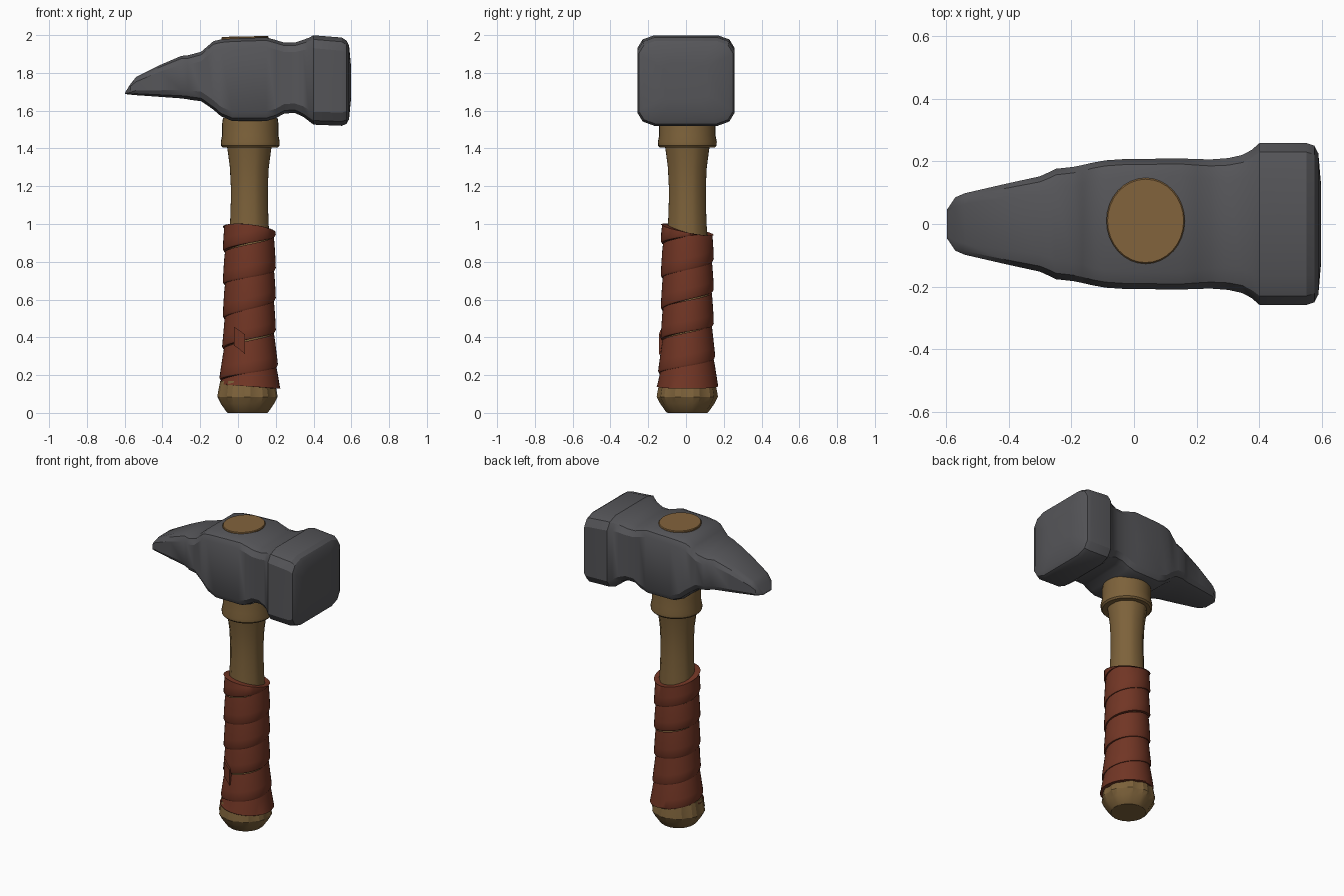
import bpy, bmesh, math, random
from math import sin, cos, pi, tau

random.seed(4)
CX, CY = 0.06, 0.007          # handle axis


def material(name, rgb):
    m = bpy.data.materials.new(name)
    m.diffuse_color = (*rgb, 1)
    return m


STEEL = material("dark_steel", (0.092, 0.092, 0.100))
WOOD = material("wood", (0.205, 0.122, 0.043))
END_GRAIN = material("end_grain", (0.225, 0.125, 0.045))
LEATHER = material("leather", (0.165, 0.036, 0.018))


def finish(bm, name, mat, angle=30, fix_normals=True):
    if fix_normals:
        bmesh.ops.recalc_face_normals(bm, faces=bm.faces)
    me = bpy.data.meshes.new(name)
    bm.to_mesh(me)
    bm.free()
    ob = bpy.data.objects.new(name, me)
    bpy.context.collection.objects.link(ob)
    me.materials.append(mat)
    bpy.ops.object.select_all(action='DESELECT')
    ob.select_set(True)
    bpy.context.view_layer.objects.active = ob
    bpy.ops.object.shade_smooth_by_angle(angle=math.radians(angle))
    return ob


def loft(rings, name, mat, angle=30):
    """Skin a list of closed rings and cap both ends."""
    bm = bmesh.new()
    vs = [[bm.verts.new(p) for p in r] for r in rings]
    n = len(rings[0])
    for a, b in zip(vs, vs[1:]):
        for i in range(n):
            j = (i + 1) % n
            bm.faces.new((a[i], a[j], b[j], b[i]))
    bm.faces.new(vs[0])
    bm.faces.new(vs[-1])
    return finish(bm, name, mat, angle)


def ring(r, z, n, groove=0.0, cx=CX, cy=CY, ry=None):
    """Horizontal ring; every third point is cut in by the groove depth."""
    pts = []
    for i in range(n):
        t = tau * i / n
        g = groove if i % 3 == 0 else 0
        pts.append((cx + (r - g) * cos(t), cy + ((ry or r) - g) * sin(t), z))
    return pts


# Hammer head: chamfered sections along x
# x, bottom z, top z, half width, chamfer in y, chamfer in z
SECTIONS = [
    (-0.597, 1.688, 1.697, 0.045, 0.010, 0.002),
    (-0.570, 1.685, 1.740, 0.085, 0.030, 0.012),
    (-0.540, 1.682, 1.778, 0.098, 0.035, 0.025),
    (-0.410, 1.673, 1.843, 0.128, 0.045, 0.035),
    (-0.300, 1.665, 1.890, 0.152, 0.055, 0.045),
    (-0.265, 1.660, 1.893, 0.168, 0.060, 0.050),
    (-0.250, 1.657, 1.897, 0.176, 0.060, 0.050),
    (-0.195, 1.650, 1.912, 0.182, 0.060, 0.050),
    (-0.165, 1.630, 1.938, 0.188, 0.060, 0.050),
    (-0.130, 1.605, 1.968, 0.196, 0.055, 0.050),
    (-0.090, 1.570, 1.977, 0.203, 0.055, 0.050),
    (-0.030, 1.545, 1.982, 0.207, 0.055, 0.050),
    (0.150, 1.545, 1.988, 0.209, 0.055, 0.050),
    (0.200, 1.560, 1.974, 0.207, 0.060, 0.050),
    (0.245, 1.585, 1.960, 0.206, 0.065, 0.050),
    (0.300, 1.588, 1.960, 0.210, 0.070, 0.050),
    (0.345, 1.568, 1.975, 0.220, 0.075, 0.055),
    (0.375, 1.545, 1.986, 0.236, 0.080, 0.060),
    (0.400, 1.526, 1.999, 0.258, 0.090, 0.068),
    (0.550, 1.520, 1.987, 0.258, 0.090, 0.070),
    (0.575, 1.530, 1.970, 0.250, 0.088, 0.068),
    (0.588, 1.555, 1.945, 0.225, 0.080, 0.060),
    (0.597, 1.650, 1.850, 0.120, 0.040, 0.030),
]


def head_ring(x, z0, z1, w, cy, cz):
    mid, half = (z0 + z1) / 2, (z1 - z0) / 2
    corner = [(w, half - cz), (w - 0.32 * cy, half - 0.32 * cz), (w - cy, half)]
    upper = corner + [(-y, z) for y, z in reversed(corner)]
    outline = upper + [(-y, -z) for y, z in upper]
    return [(x, y, mid + z) for y, z in outline]


loft([head_ring(*s) for s in SECTIONS], "hammer_head", STEEL, 28)

# Shaft: slightly hewn column hidden below by the wrap
shaft = [(0.120, 0.12), (0.118, 0.50), (0.112, 0.90), (0.105, 1.00),
         (0.101, 1.12), (0.101, 1.20), (0.106, 1.30), (0.118, 1.39), (0.124, 1.43)]
loft([ring(r, z, 24, 0.003) for r, z in shaft], "shaft", WOOD, 40)

# Butt: flared, carved end of the handle
butt = [(0.105, 0.0, 0.0), (0.113, 0.005, 0.002), (0.145, 0.05, 0.008),
        (0.163, 0.085, 0.010), (0.160, 0.105, 0.010), (0.147, 0.17, 0.008)]
loft([ring(r, z, 30, g, cx=0.05) for r, z, g in butt], "butt", WOOD, 25)

# Collar below the head
collar = [(0.118, 1.405), (0.146, 1.405), (0.155, 1.415), (0.156, 1.435),
          (0.149, 1.47), (0.149, 1.53), (0.145, 1.56)]
loft([ring(r, z, 32, cx=0.065) for r, z in collar], "collar", WOOD, 35)

# Handle end showing through the top of the head
plug = loft([ring(0.125 * s, z, 32, cx=0.037, cy=0.01, ry=0.137 * s)
             for s, z in ((1, 1.94), (1, 1.988), (0.97, 1.993))],
            "handle_end", END_GRAIN)
for v in plug.data.vertices:
    v.co.z += 0.02 * (v.co.x - 0.037)


# Leather wrap: overlapping helical band trimmed at tilted ends
def wrap_radius(z):
    return 0.137 + 0.022 * max(0.0, (0.45 - z) / 0.3) ** 1.5


PITCH, TURNS, STEPS = 0.17, 7, 40
BAND = [(0, -0.032), (0, -0.002), (0.06, 0.003), (0.35, 0.001), (0.8, -0.004), (1, -0.008)]
bm = bmesh.new()
rows = []
for i in range(TURNS * STEPS + 1):
    t = -pi + tau * i / STEPS
    top = 0.97 - 0.015 * cos(t) - 0.028 * sin(t)
    low = 0.14 - 0.012 * cos(t)
    drift = 0.008 * sin(t * 0.7)
    row = []
    for v, off in BAND:
        z = min(max(PITCH * (i / STEPS + v) + drift * (1 - v), low), top)
        r = wrap_radius(z) + off
        row.append(bm.verts.new((CX + r * cos(t), CY + r * sin(t), z)))
    rows.append(row)
for a, b in zip(rows, rows[1:]):
    for j in range(len(BAND) - 1):
        bm.faces.new((a[j], b[j], b[j + 1], a[j + 1]))
bmesh.ops.dissolve_degenerate(bm, dist=1e-5, edges=bm.edges)
finish(bm, "leather_wrap", LEATHER, 35, False)


# Loose tail of the leather strip, curved over the front of the wrap
def tail_row(x, z_low, z_high, r):
    y = CY - math.sqrt(r * r - (x - CX) ** 2)
    return [(x, y, z_low), (x, y, z_high), (x, y + 0.025, z_high), (x, y + 0.025, z_low)]


loft([tail_row(-0.02, 0.355, 0.455, 0.150), tail_row(0.01, 0.335, 0.435, 0.152),
      tail_row(0.038, 0.31, 0.415, 0.152)], "wrap_tail", LEATHER)
